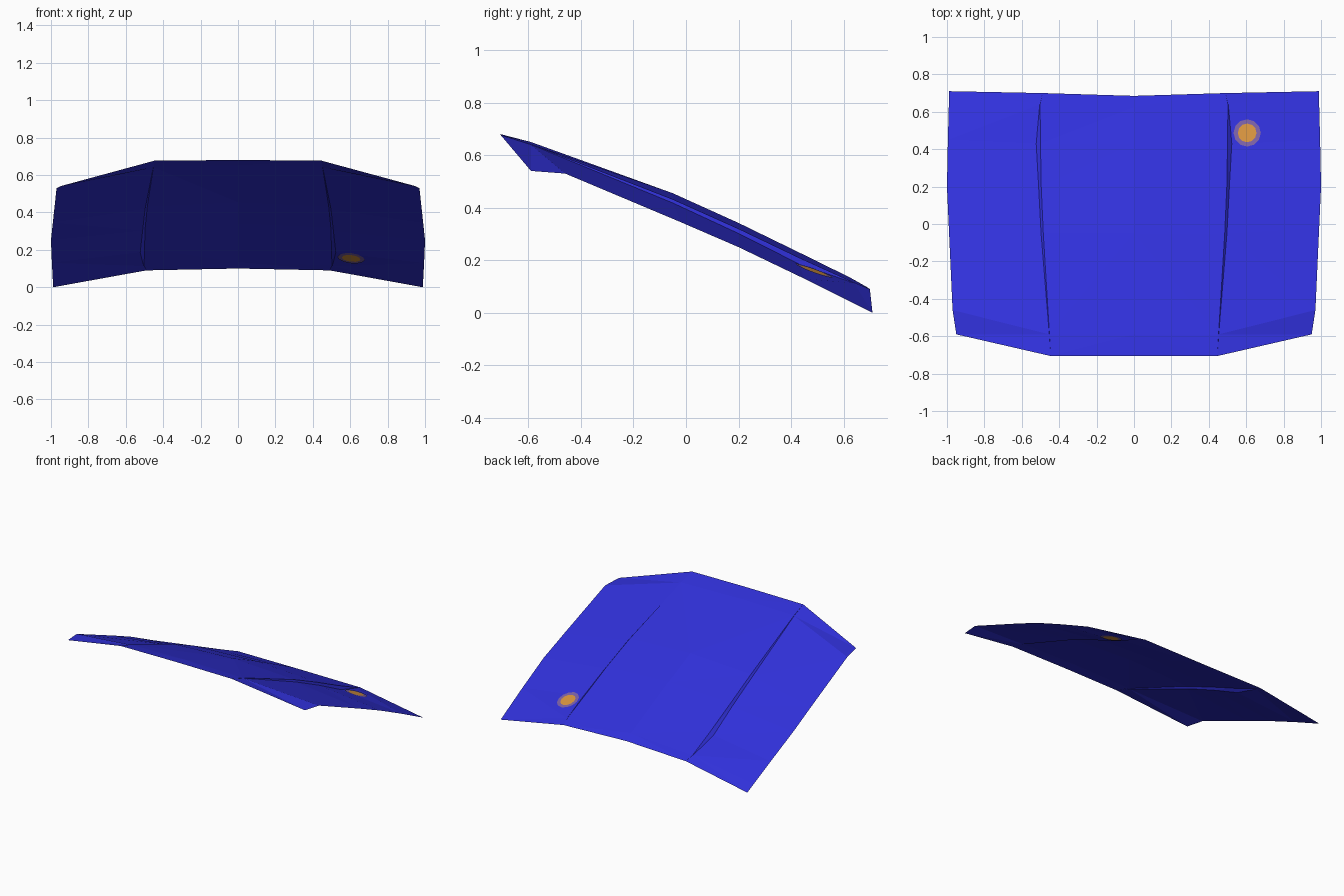
import bpy, bmesh, math
from mathutils import Vector
from mathutils.bvhtree import BVHTree

if "Cube" in bpy.data.objects:
    bpy.data.objects.remove(bpy.data.objects["Cube"])


def material(name, rgb):
    m = bpy.data.materials.new(name)
    m.diffuse_color = (*rgb, 1)
    m.use_nodes = True
    m.node_tree.nodes["Principled BSDF"].inputs["Base Color"].default_value = m.diffuse_color
    return m


BLUE = material("blue paint", (0.03, 0.03, 0.70))
ORANGE = material("orange", (0.69, 0.30, 0.05))
MAUVE = material("mauve", (0.20, 0.12, 0.38))


def finish(bm, name, mats):
    me = bpy.data.meshes.new(name)
    bm.to_mesh(me)
    for m in mats:
        me.materials.append(m)
    ob = bpy.data.objects.new(name, me)
    bpy.context.collection.objects.link(ob)
    return ob


# Rows front to back: centre (y, z), upper crease, step foot, outer edge (x, y, z)
ROWS = [
    ((-.706, .68), (.445, -.706, .677), (.445, -.706, .677), (.95, -.59, .54)),
    ((-.59, .65), (.452, -.59, .642), (.453, -.59, .640), (.97, -.46, .53)),
    ((-.05, .455), (.485, -.05, .432), (.497, -.05, .418), (.99, -.02, .345)),
    ((.20, .342), (.496, .20, .320), (.510, .20, .302), (1.0, .20, .25)),
    ((.43, .230), (.500, .43, .210), (.523, .43, .186), (.995, .45, .130)),
    ((.625, .134), (.502, .64, .115), (.504, .64, .113), (.99, .64, .035)),
    ((.685, .10), (.49, .70, .09), (.49, .70, .09), (.988, .71, 0)),
]

# Bonnet sheet: raised centre panel, stepped creases, sloping side panels
bm = bmesh.new()
grid = []
for (cy, cz), crease, foot, edge in ROWS:
    half = [crease, foot, edge]
    pts = [(-x, y, z) for x, y, z in reversed(half)] + [(0, cy, cz)] + half
    grid.append([bm.verts.new(p) for p in pts])
for a, b in zip(grid, grid[1:]):
    for i in range(6):
        bm.faces.new((a[i], a[i + 1], b[i + 1], b[i]))
bmesh.ops.remove_doubles(bm, verts=bm.verts[:], dist=0.0005)
bmesh.ops.triangulate(bm, faces=bm.faces[:])
tree = BVHTree.FromBMesh(bm)
finish(bm, "bonnet_panel", [BLUE])
bm.free()


# Round spot with a rim, draped on the sheet on both sides
def spot(name, cx, cy, lift):
    bm = bmesh.new()

    def drape(x, y):
        hit, n, _, _ = tree.ray_cast(Vector((x, y, 2)), Vector((0, 0, -1)))
        return bm.verts.new((x, y, hit.z + lift))

    n = 12
    mid = drape(cx, cy)
    rings = [[drape(cx + r * math.cos(2 * math.pi * i / n),
                    cy + r * math.sin(2 * math.pi * i / n)) for i in range(n)]
             for r in (0.05, 0.073)]
    for i in range(n):
        j = (i + 1) % n
        bm.faces.new((mid, rings[0][i], rings[0][j]))
        f = bm.faces.new((rings[0][i], rings[1][i], rings[1][j], rings[0][j]))
        f.material_index = 1
    if lift < 0:
        bmesh.ops.reverse_faces(bm, faces=bm.faces[:])
    finish(bm, name, [ORANGE, MAUVE])
    bm.free()


spot("spot_top", 0.605, 0.487, 0.003)
spot("spot_underside", 0.605, 0.487, -0.003)
